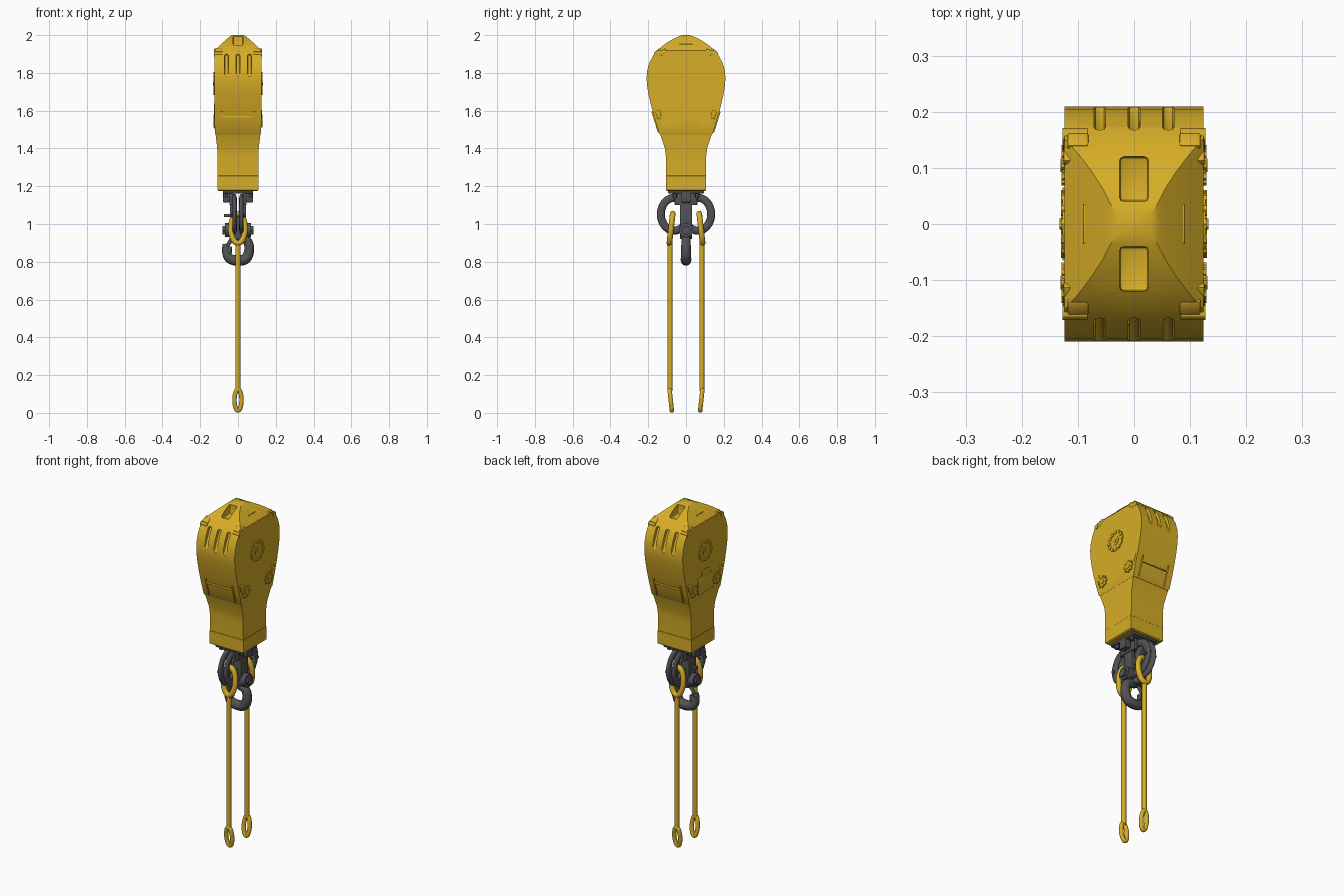
import bpy, bmesh, math
from mathutils import Matrix, Vector

if "Cube" in bpy.data.objects:
    bpy.data.objects.remove(bpy.data.objects["Cube"])


def material(name, color):
    m = bpy.data.materials.new(name)
    m.use_nodes = True
    m.diffuse_color = color
    m.node_tree.nodes["Principled BSDF"].inputs["Base Color"].default_value = color
    return m


YELLOW = material("safety yellow", (0.68, 0.42, 0.02, 1))
STEEL = material("dark steel", (0.085, 0.085, 0.09, 1))
SIDES = (-1, 1)


def smooth(ob, angle=30):
    bpy.ops.object.select_all(action="DESELECT")
    ob.select_set(True)
    bpy.context.view_layer.objects.active = ob
    bpy.ops.object.shade_smooth_by_angle(angle=math.radians(angle))


def add_mesh(name, bm, mat):
    bmesh.ops.recalc_face_normals(bm, faces=bm.faces)
    me = bpy.data.meshes.new(name)
    bm.to_mesh(me)
    bm.free()
    me.materials.append(mat)
    ob = bpy.data.objects.new(name, me)
    bpy.context.collection.objects.link(ob)
    smooth(ob)
    return ob


def box(name, center, size, mat, bevel=0.003, tilt=0):
    bm = bmesh.new()
    bmesh.ops.create_cube(bm, size=1)
    bmesh.ops.scale(bm, vec=size, verts=bm.verts)
    if bevel:
        bmesh.ops.bevel(bm, geom=bm.edges[:], offset=bevel, segments=2,
                        affect="EDGES", profile=0.5)
    bm.transform(Matrix.Translation(center) @ Matrix.Rotation(tilt, 4, "X"))
    return add_mesh(name, bm, mat)


def cylinder(name, center, radius, depth, mat, axis="X", sides=24):
    bm = bmesh.new()
    bmesh.ops.create_cone(bm, cap_ends=True, segments=sides, radius1=radius,
                          radius2=radius, depth=depth)
    turn = Matrix.Rotation(math.pi / 2, 4, "Y") if axis == "X" else Matrix()
    bm.transform(Matrix.Translation(center) @ turn)
    return add_mesh(name, bm, mat)


def loft(name, rings, mat):
    """Stack of rectangles: (height, half width, half depth)."""
    bm = bmesh.new()
    loops = [[bm.verts.new((sx * hx, sy * hy, z))
              for sx, sy in ((-1, -1), (0, -1), (1, -1), (1, 0),
                             (1, 1), (0, 1), (-1, 1), (-1, 0))]
             for z, hx, hy in rings]
    for a, b in zip(loops, loops[1:]):
        for i in range(8):
            j = (i + 1) % 8
            bm.faces.new((a[i], a[j], b[j], b[i]))
    bm.faces.new(loops[0])
    bm.faces.new(loops[-1])
    return add_mesh(name, bm, mat)


def tube(name, points, radii, mat, cyclic=False):
    cu = bpy.data.curves.new(name, "CURVE")
    cu.dimensions = "3D"
    cu.bevel_depth = 1
    cu.bevel_resolution = 4
    cu.use_fill_caps = True
    sp = cu.splines.new("NURBS")
    sp.points.add(len(points) - 1)
    for p, co, r in zip(sp.points, points, radii):
        p.co = (*co, 1)
        p.radius = r
    sp.order_u = 3
    sp.resolution_u = 5
    sp.use_cyclic_u = cyclic
    sp.use_endpoint_u = not cyclic
    tmp = bpy.data.objects.new(name + "_path", cu)
    bpy.context.collection.objects.link(tmp)
    dg = bpy.context.evaluated_depsgraph_get()
    me = bpy.data.meshes.new_from_object(tmp.evaluated_get(dg))
    bpy.data.objects.remove(tmp)
    me.materials.clear()
    me.materials.append(mat)
    ob = bpy.data.objects.new(name, me)
    bpy.context.collection.objects.link(ob)
    smooth(ob, 50)
    return ob


def oval(name, center, u, v, thick, mat, n=20):
    c, u, v = Vector(center), Vector(u), Vector(v)
    pts = [c + u * math.cos(2 * math.pi * i / n) + v * math.sin(2 * math.pi * i / n)
           for i in range(n)]
    return tube(name, pts, [thick] * n, mat, True)


def cut(ob, cutters):
    for c in cutters:
        c.hide_render = True
        mod = ob.modifiers.new("cut", "BOOLEAN")
        mod.operation = "DIFFERENCE"
        mod.solver = "EXACT"
        mod.object = c
        bpy.context.view_layer.objects.active = ob
        bpy.ops.object.modifier_apply(modifier=mod.name)
        bpy.data.objects.remove(c)
    smooth(ob)


# Housing: collar, neck and rounded sheave shell
loft("base_collar", [(1.175, .102, .1), (1.18, .109, .107), (1.255, .109, .107),
                     (1.262, .104, .102)], YELLOW)
loft("lower_neck", [(1.25, .108, .106), (1.36, .108, .107), (1.4, .11, .112),
                    (1.48, .119, .138)], YELLOW)
shell_rings = [(1.475, .119, .138), (1.482, .122, .143), (1.55, .124, .163),
               (1.62, .124, .183), (1.68, .124, .197), (1.73, .124, .206)]
shell_rings += [(1.775 + .209 * math.sin(a), .124, .209 * math.cos(a))
                for a in (0, .2, .4, .6, .75)]
shell_rings += [(1.945, .097, .122), (1.965, .075, .093), (1.983, .055, .062),
                (1.994, .042, .036), (2.0, .03, .018)]
shell = loft("sheave_shell", shell_rings, YELLOW)

# Vent slots on both ends and two lifting recesses on top
cutters = []
for s in SIDES:
    for x in (-.061, 0, .061):
        cutters.append(box("slot_cutter", (x, s * .206, 1.845), (.021, .05, .13),
                           YELLOW, .009, s * .4))
    cutters.append(box("recess_cutter", (0, s * .08, 1.985), (.052, .08, .1), YELLOW, .008))
cut(shell, cutters)

# Side hubs with bolts
for s in SIDES:
    cylinder("axle_hub", (s * .123, 0, 1.745), .058, .008, YELLOW, sides=32)
    cylinder("axle_cap", (s * .125, 0, 1.745), .026, .01, YELLOW)
    cylinder("axle_bolt", (s * .127, 0, 1.745), .01, .012, YELLOW, sides=6)
    for i in range(12):
        a = i * math.pi / 6
        cylinder("hub_bolt", (s * .125, .05 * math.cos(a), 1.745 + .05 * math.sin(a)),
                 .011, .01, YELLOW, sides=8)
    for t in SIDES:
        cylinder("corner_hub", (s * .123, t * .105, 1.545), .026, .01, YELLOW)
        cylinder("corner_hub_cap", (s * .125, t * .105, 1.545), .012, .012, YELLOW)
        for i in range(8):
            a = i * math.pi / 4
            cylinder("corner_bolt", (s * .124, t * .105 + .028 * math.cos(a),
                                     1.545 + .028 * math.sin(a)), .008, .011, YELLOW, sides=6)
        # Hinge clips at the shell corners
        box("lower_clip", (s * .118, t * .145, 1.58), (.018, .024, .045), YELLOW, .003, t * -.3)
        box("upper_clip", (s * .1, t * .145, 1.915), (.038, .03, .02), YELLOW, .004, t * -.7)
        box("clip_foot", (s * .118, t * .125, 1.908), (.016, .045, .022), YELLOW, .004, t * -.6)
        cylinder("clip_pin", (s * .105, t * .158, 1.9), .013, .044, YELLOW, sides=12)
    # Grab rail across each end
    box("grab_rail", (0, s * .168, 1.567), (.18, .01, .012), YELLOW, .002)
    for x in SIDES:
        box("rail_post", (x * .086, s * .16, 1.54), (.008, .012, .115), YELLOW, .002, s * -.3)
    box("top_side_rib", (s * .066, 0, 1.948), (.05, .07, .012), YELLOW, .002)

# Access panel on one side
box("access_panel", (-.124, 0, 1.555), (.006, .13, .1), YELLOW, .001)
box("panel_tab", (-.124, 0, 1.622), (.006, .07, .034), YELLOW, .001)

# Steel hanger beneath the housing
box("mount_plate", (0, 0, 1.172), (.16, .19, .02), STEEL)
for s in SIDES:
    box("hanger_cheek", (s * .035, 0, 1.135), (.022, .12, .07), STEEL)
    box("hanger_strap", (s * .032, 0, 1.03), (.02, .066, .18), STEEL)
    cylinder("trunnion_boss", (s * .055, 0, .968), .038, .03, STEEL)
    cylinder("trunnion_nut", (s * .074, 0, .968), .026, .014, STEEL, sides=6)
    box("mount_lug", (s * .062, 0, 1.14), (.035, .05, .05), STEEL)
    for t in SIDES:
        cylinder("mount_bolt", (s * .066, t * .06, 1.155), .012, .03, STEEL, "Z", 6)
        # Paired curved ears that carry the slings
        ear = oval("sling_ear", (s * .018, t * .062, 1.052), (0, .072, 0), (0, 0, .088),
                   .021, STEEL)
        for v in ear.data.vertices:
            v.co.x = s * .018 + (v.co.x - s * .018) * .55
        cylinder("ear_rivet", (s * .03, t * .132, 1.045), .01, .012, STEEL, sides=8)
box("hanger_core", (0, 0, 1.02), (.05, .05, .1), STEEL)
box("latch_lever", (-.055, 0, 1.045), (.04, .016, .016), STEEL)

# Hook with shank and safety latch
cylinder("hook_block", (0, 0, .965), .032, .09, STEEL, "Z")
hook_path = [(0, .97), (0, .925), (.05, .92), (.064, .865), (.045, .812),
             (0, .805), (-.045, .812), (-.066, .85), (-.07, .895)]
tube("hook", [(x, 0, z) for x, z in hook_path],
     [.024, .024, .024, .026, .028, .028, .026, .022, .012], STEEL)
tube("hook_latch", [(-.018, 0, .94), (-.04, 0, .915), (-.06, 0, .875)],
     [.012, .011, .009], STEEL)
box("latch_block", (-.055, 0, .862), (.045, .036, .04), STEEL, .006)

# Two slings: upper link, rod and end eye
for t in SIDES:
    oval("upper_link", (0, t * .079, .977), (.038, 0, 0), (0, t * -.009, .079), .015, YELLOW)
    cylinder("sling_rod", (0, t * .084, .51), .0135, .79, YELLOW, "Z", 16)
    oval("end_eye", (0, t * .081, .068), (.019, 0, 0), (0, t * .006, .056), .012, YELLOW)
